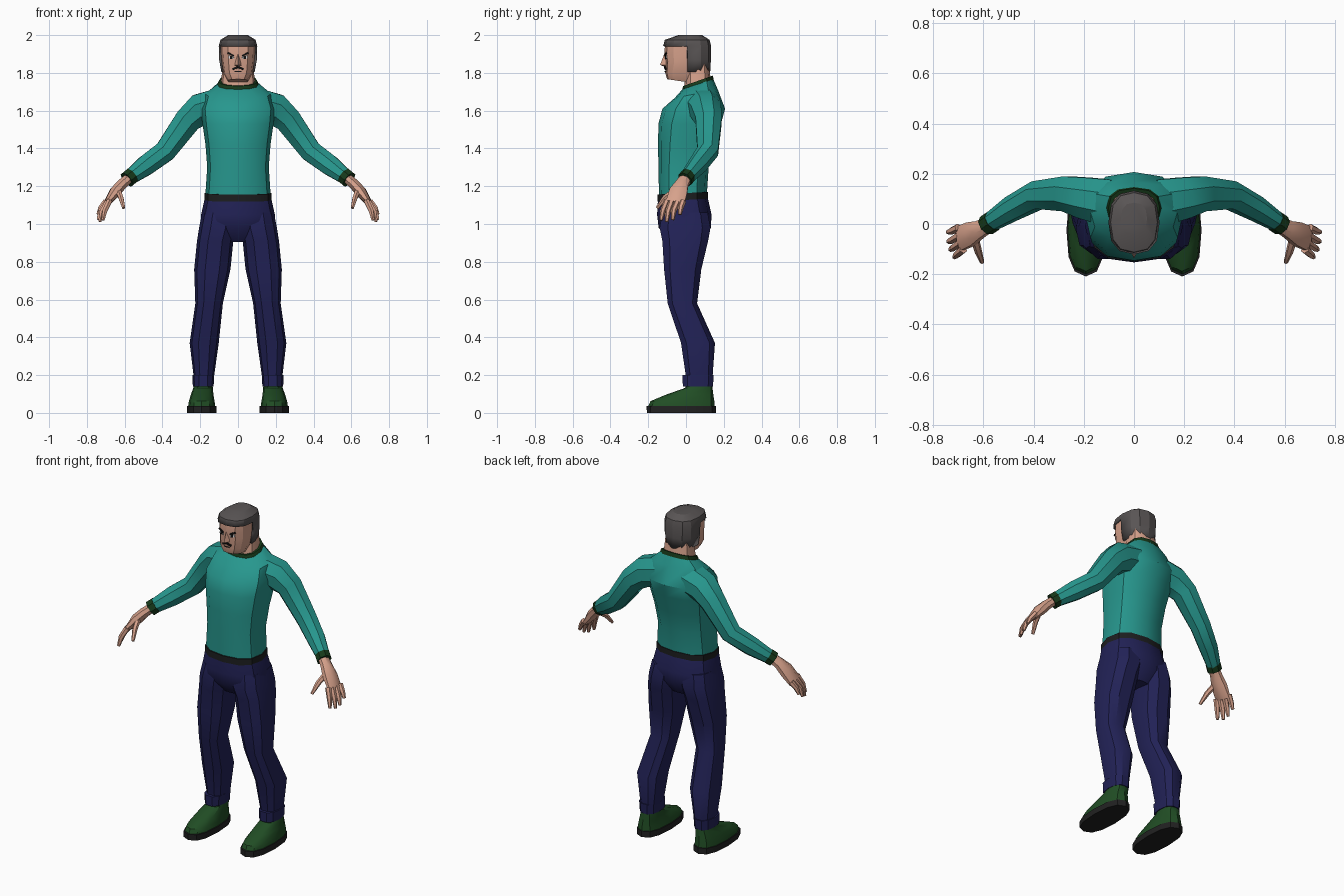
import bpy, bmesh, math
from mathutils import Vector, Matrix

if "Cube" in bpy.data.objects:
    bpy.data.objects.remove(bpy.data.objects["Cube"])


def mat(name, r, g, b):
    m = bpy.data.materials.new(name)
    m.diffuse_color = (r, g, b, 1)
    m.use_nodes = True
    m.node_tree.nodes["Principled BSDF"].inputs["Base Color"].default_value = m.diffuse_color
    return m


TEAL = mat("teal_knit", .02, .31, .27)
TRIM = mat("dark_green_trim", .008, .04, .01)
NAVY = mat("navy_cloth", .016, .016, .095)
BELT = mat("belt_charcoal", .012, .013, .014)
SHOE = mat("shoe_green", .015, .075, .018)
SOLE = mat("sole_black", .015, .015, .015)
SKIN = mat("skin", .68, .36, .26)
HAIR = mat("hair_grey", .10, .09, .09)
BLACK = mat("face_black", .006, .006, .006)
WHITE = mat("eye_white", .75, .75, .75)


def finish(name, bm, material, mirror=False, angle=35):
    bmesh.ops.recalc_face_normals(bm, faces=bm.faces)
    me = bpy.data.meshes.new(name)
    bm.to_mesh(me)
    bm.free()
    me.materials.append(material)
    for p in me.polygons:
        p.use_smooth = True
    me.set_sharp_from_angle(angle=math.radians(angle))
    ob = bpy.data.objects.new(name, me)
    bpy.context.collection.objects.link(ob)
    if mirror:
        ob.modifiers.new("mirror", 'MIRROR').use_mirror_merge = False
    return ob


def skin_rings(rings):
    """Join rings of points with quads and cap both ends."""
    bm = bmesh.new()
    vs = [[bm.verts.new(p) for p in r] for r in rings]
    n = len(vs[0])
    for a, b in zip(vs, vs[1:]):
        for i in range(n):
            j = (i + 1) % n
            bm.faces.new((a[i], a[j], b[j], b[i]))
    bm.faces.new(vs[0])
    bm.faces.new(vs[-1])
    return bm


def spow(v, e):
    return math.copysign(abs(v) ** e, v)


def stack(rows, n=12, e=.8):
    """Horizontal rounded sections: (z, x centre, half width, y front, y back, tilt)."""
    rings = []
    for z, xc, hw, yf, yb, *t in rows:
        t = t[0] if t else 0
        yc, hd = (yf + yb) / 2, (yb - yf) / 2
        ring = []
        for i in range(n):
            a = 2 * math.pi * i / n
            dy = hd * spow(math.sin(a), e)
            ring.append((xc + hw * spow(math.cos(a), e), yc + dy, z + t * dy))
        rings.append(ring)
    return skin_rings(rings)


def tube(rows, n=8):
    """Elliptical sections along a path: (x, y, z, thickness, breadth along y)."""
    P = [Vector(r[:3]) for r in rows]
    rings = []
    for i, r in enumerate(rows):
        t = (P[min(i + 1, len(P) - 1)] - P[max(i - 1, 0)]).normalized()
        v = Vector((0, 1, 0))
        v = (v - t * v.dot(t)).normalized()
        u = t.cross(v)
        rings.append([P[i] + u * r[3] * math.cos(a) + v * r[4] * math.sin(a)
                      for a in (2 * math.pi * (k + .5) / n for k in range(n))])
    return skin_rings(rings)


# sweater body, collar and hem
finish("sweater_body", stack([
    (1.15, 0, .173, -.143, .11), (1.3, 0, .163, -.146, .12),
    (1.42, 0, .172, -.148, .15), (1.53, 0, .188, -.146, .185),
    (1.61, 0, .195, -.125, .207), (1.69, 0, .175, -.06, .168, .2),
    (1.745, 0, .102, -.015, .142, .35)]), TEAL)
finish("collar", stack([(1.733, 0, .112, -.022, .147, .35),
                        (1.758, 0, .102, -.015, .142, .35)]), TRIM)
finish("belt", stack([(1.125, 0, .178, -.15, .116, .05),
                      (1.163, 0, .178, -.15, .116, .05)]), BELT)

# sleeves and wrist bands
finish("sleeve", tube([
    (.10, .085, 1.63, .095, .10), (.20, .105, 1.605, .092, .088),
    (.265, .12, 1.55, .076, .075), (.385, .115, 1.385, .062, .06),
    (.485, .062, 1.312, .058, .052), (.578, .003, 1.243, .042, .038)]), TEAL, True)
finish("wrist_band", tube([(.562, .012, 1.256, .046, .042),
                           (.588, -.006, 1.234, .046, .042)]), TRIM, True)

# hands
finish("palm", tube([(.575, 0, 1.245, .028, .032), (.615, -.022, 1.21, .03, .038),
                     (.65, -.04, 1.17, .032, .052),
                     (.695, -.058, 1.11, .017, .054)]), SKIN, True)
fingers = [((.68, -.10, 1.125), (.705, -.122, 1.07), (.715, -.132, 1.02)),
           ((.69, -.075, 1.12), (.72, -.095, 1.065), (.732, -.102, 1.012)),
           ((.695, -.045, 1.115), (.727, -.065, 1.07), (.74, -.07, 1.022)),
           ((.70, -.015, 1.12), (.727, -.028, 1.085), (.742, -.032, 1.05)),
           ((.635, -.055, 1.18), (.62, -.11, 1.14), (.605, -.152, 1.085))]
for i, f in enumerate(fingers):
    rad = (.017, .015, .009)
    finish("thumb" if i == 4 else "finger_%d" % (i + 1),
           tube([(*p, r, r) for p, r in zip(f, rad)], 6), SKIN, True)

# trousers: hips, legs and turn-ups
finish("hips", stack([
    (.905, 0, .10, -.08, .08), (.98, 0, .195, -.145, .132),
    (1.05, 0, .195, -.153, .135), (1.14, 0, .175, -.148, .115)]), NAVY)
legs = [(1.06, 0, .19, -.13, .12), (.98, .005, .206, -.145, .135),
        (.91, .025, .217, -.13, .122), (.76, .04, .232, -.12, .085),
        (.58, .08, .226, -.10, .062), (.37, .102, .256, -.03, .157),
        (.17, .13, .232, 0, .142)]
finish("trouser_leg", stack([(z, (a + b) / 2, (b - a) / 2, f, k)
                             for z, a, b, f, k in legs], 10), NAVY, True)
finish("turn_up", stack([(.14, .184, .055, -.02, .146),
                         (.2, .184, .058, -.022, .15)], 10), NAVY, True)

# shoes
finish("shoe_sole", stack([(0, .192, .077, -.207, .158),
                           (.036, .192, .077, -.209, .158)], 12), SOLE, True)
finish("shoe_upper", stack([
    (.034, .192, .072, -.2, .152), (.062, .192, .068, -.188, .15),
    (.095, .19, .06, -.11, .145), (.132, .185, .052, -.005, .14),
    (.15, .185, .05, .0, .138)], 12), SHOE, True)

# neck and head
finish("neck", stack([(1.71, 0, .095, -.012, .138, .3), (1.77, 0, .088, -.005, .13),
                      (1.85, 0, .08, 0, .122)]), SKIN)
finish("head", stack([
    (1.757, 0, .055, -.1, .03, -.15), (1.80, 0, .078, -.11, .07),
    (1.86, 0, .086, -.108, .11), (1.90, 0, .089, -.115, .112),
    (1.95, 0, .089, -.111, .115), (1.982, 0, .06, -.07, .09)], 12, .78), SKIN, angle=25)

# hair: a full shell with the face opening removed
bm = stack([(1.805, 0, .088, -.11, .128), (1.87, 0, .1, -.115, .132),
            (1.942, 0, .102, -.121, .133), (1.975, 0, .093, -.112, .125),
            (2.0, 0, .052, -.04, .085)])
bmesh.ops.delete(bm, geom=[f for f in bm.faces if f.calc_center_median().z < 1.94
                           and (f.calc_center_median().y < .015 or len(f.verts) > 4)],
                 context='FACES')
hair = finish("hair", bm, HAIR, angle=25)
sol = hair.modifiers.new("thickness", 'SOLIDIFY')
sol.thickness, sol.offset = .012, -1

# nose
bm = bmesh.new()
for p in [(0, -.114, 1.905), (.02, -.1, 1.84), (-.02, -.1, 1.84),
          (0, -.137, 1.842), (0, -.1, 1.828)]:
    bm.verts.new(p)
bmesh.ops.convex_hull(bm, input=bm.verts)
finish("nose", bm, SKIN, angle=10)


def plate(name, centre, size, roll, material, yaw=13):
    """Thin face detail, mirrored to both sides."""
    bm = bmesh.new()
    bmesh.ops.create_cube(bm, size=1, matrix=Matrix.Translation(centre)
                          @ Matrix.Rotation(math.radians(yaw), 4, 'Z')
                          @ Matrix.Rotation(math.radians(roll), 4, 'Y')
                          @ Matrix.Diagonal((*size, 1)))
    finish(name, bm, material, True)


# eyes, brows and moustache
plate("eye_white", (.036, -.104, 1.882), (.028, .008, .014), -12, WHITE)
plate("pupil", (.034, -.106, 1.882), (.013, .008, .015), 0, BLACK)
plate("eyebrow", (.038, -.107, 1.898), (.036, .009, .009), -25, BLACK)
plate("moustache", (.015, -.109, 1.825), (.03, .009, .010), 22, BLACK)
plate("mouth", (.008, -.109, 1.808), (.018, .006, .004), 0, BLACK)
